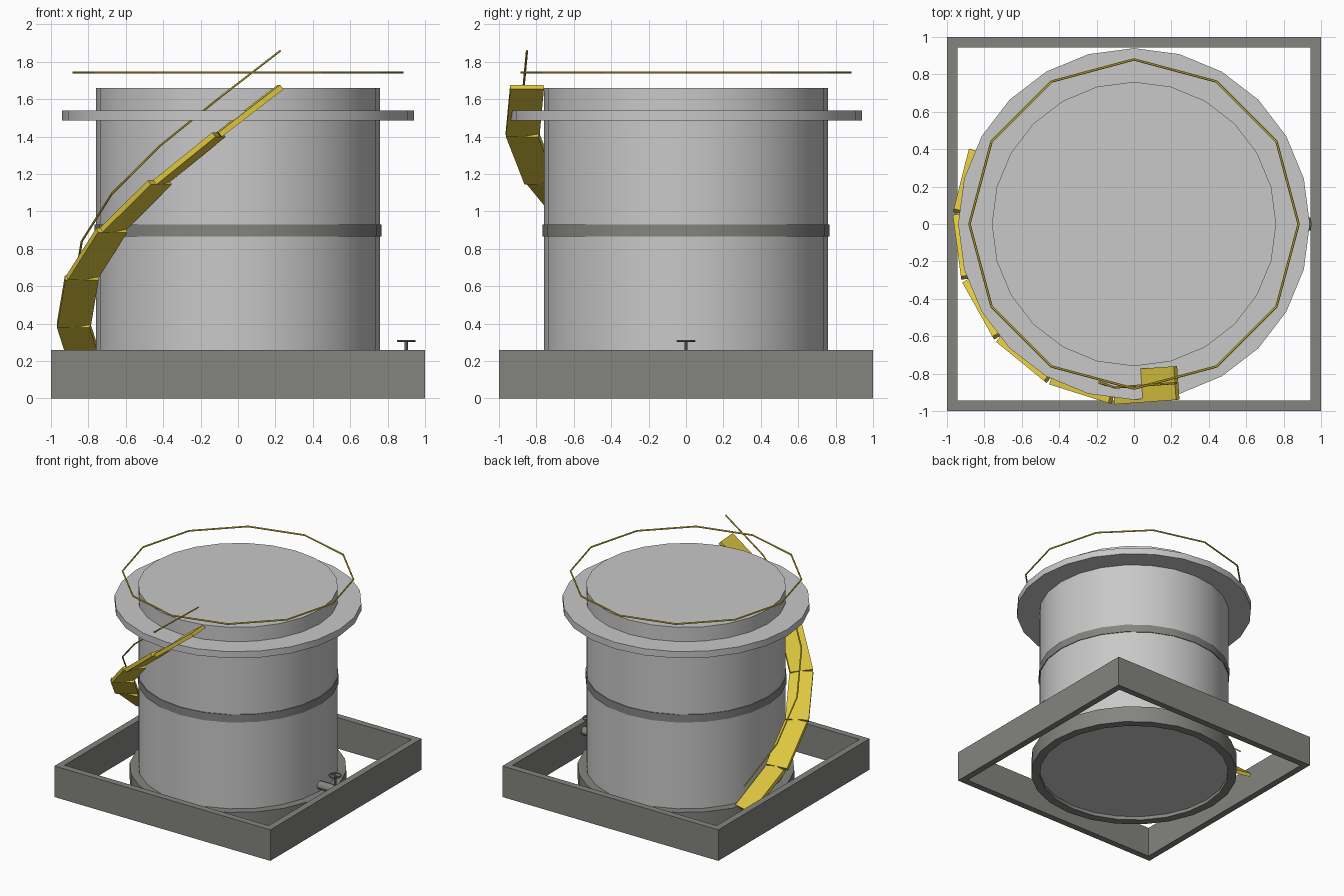
import bpy, bmesh
from math import sin, cos, pi, radians, sqrt
from mathutils import Vector, Matrix

cube = bpy.data.objects.get("Cube")
if cube:
    bpy.data.objects.remove(cube, do_unlink=True)


def material(name, colour):
    m = bpy.data.materials.new(name)
    m.use_nodes = True
    m.diffuse_color = (*colour, 1)
    m.node_tree.nodes["Principled BSDF"].inputs["Base Color"].default_value = (*colour, 1)
    return m


light = material("light grey", (0.58, 0.58, 0.58))
dark = material("dark grey", (0.23, 0.235, 0.215))
yellow = material("safety yellow", (0.73, 0.57, 0.05))


def finish(name, bm, mat, smooth=True):
    bmesh.ops.recalc_face_normals(bm, faces=bm.faces)
    mesh = bpy.data.meshes.new(name)
    bm.to_mesh(mesh)
    bm.free()
    mesh.materials.append(mat)
    ob = bpy.data.objects.new(name, mesh)
    bpy.context.collection.objects.link(ob)
    if smooth:
        bpy.ops.object.select_all(action='DESELECT')
        ob.select_set(True)
        bpy.context.view_layer.objects.active = ob
        bpy.ops.object.shade_smooth_by_angle(angle=radians(30))
    return ob


def ring(name, inner, outer, low, high, mat, sides=24, phase=0.0):
    """Flat-sided annulus, or a solid drum when inner is zero."""
    bm = bmesh.new()
    section = [(outer, low), (outer, high)]
    if inner:
        section += [(inner, high), (inner, low)]
    loops = []
    for r, z in section:
        loops.append([bm.verts.new((r * cos(phase + 2 * pi * i / sides),
                                    r * sin(phase + 2 * pi * i / sides), z))
                      for i in range(sides)])
    count = len(loops)
    for k in range(count if inner else 1):
        a, b = loops[k], loops[(k + 1) % count]
        for i in range(sides):
            j = (i + 1) % sides
            bm.faces.new((a[i], a[j], b[j], b[i]))
    if not inner:
        bm.faces.new(loops[0])
        bm.faces.new(loops[1])
    return finish(name, bm, mat, sides > 4)


def add_bar(bm, a, b, width, height, sides=0):
    """Bar from a to b: a level-edged box, or a round rod when sides is given."""
    a, b = Vector(a), Vector(b)
    along = (b - a).normalized()
    helper = Vector((0, 0, 1)) if abs(along.z) < 0.99 else Vector((0, 1, 0))
    side = helper.cross(along).normalized()
    up = along.cross(side)
    frame = Matrix((along, side, up)).transposed().to_4x4()
    frame.translation = (a + b) / 2
    length = (b - a).length
    if sides:
        bmesh.ops.create_cone(bm, cap_ends=True, segments=sides, radius1=width / 2,
                              radius2=width / 2, depth=length,
                              matrix=frame @ Matrix.Rotation(pi / 2, 4, 'Y'))
    else:
        bmesh.ops.create_cube(bm, size=1,
                              matrix=frame @ Matrix.Diagonal((length, width, height, 1)))


def bars(name, points, mat, width, height=0, sides=0, closed=False):
    bm = bmesh.new()
    ends = points[1:] + (points[:1] if closed else [])
    for a, b in zip(points, ends):
        add_bar(bm, a, b, width, height, sides)
    return finish(name, bm, mat, sides > 6)


def polar(radius, degrees, z):
    return Vector((radius * cos(radians(degrees)), radius * sin(radians(degrees)), z))


# Containment wall around the tank
ring("containment_wall", 0.945 * sqrt(2), sqrt(2), 0, 0.26, dark, 4, pi / 4)

# Tank body, foundation, middle band and walkway
ring("tank_body", 0, 0.76, 0.03, 1.66, light)
ring("foundation_ring", 0.755, 0.825, 0, 0.14, dark)
ring("middle_band", 0.755, 0.766, 0.865, 0.93, dark)
ring("walkway", 0.755, 0.94, 1.485, 1.54, light)

# Guard rail hoop above the walkway
bars("guard_rail", [polar(0.88, 30 * i, 1.743) for i in range(12)], yellow, 0.013,
     sides=6, closed=True)

# Winding stair of sloping planks, with its handrail
steps = 6
path = [polar(0.88, 155 + 130 * i / steps, 0.135 + 1.53 * i / steps)
        for i in range(steps + 1)]
bars("stair_planks", path, yellow, 0.18, 0.03)
bars("stair_handrail", [p + Vector((0, 0, 0.195)) for p in path], yellow, 0.012, sides=6)

# Outlet pipe, valve stem and hand wheel
bars("outlet_pipe", [Vector((0.74, 0, 0.19)), Vector((0.95, 0, 0.19))], dark, 0.07, sides=12)
bars("valve_stem", [Vector((0.9, 0, 0.2)), Vector((0.9, 0, 0.31))], dark, 0.018, sides=8)
hub = Vector((0.9, 0, 0.307))
bars("hand_wheel", [hub + polar(0.045, 30 * i, 0) for i in range(12)], dark, 0.012,
     sides=6, closed=True)
bars("hand_wheel_spoke", [hub - Vector((0.045, 0, 0)), hub + Vector((0.045, 0, 0))],
     dark, 0.008, sides=6)
